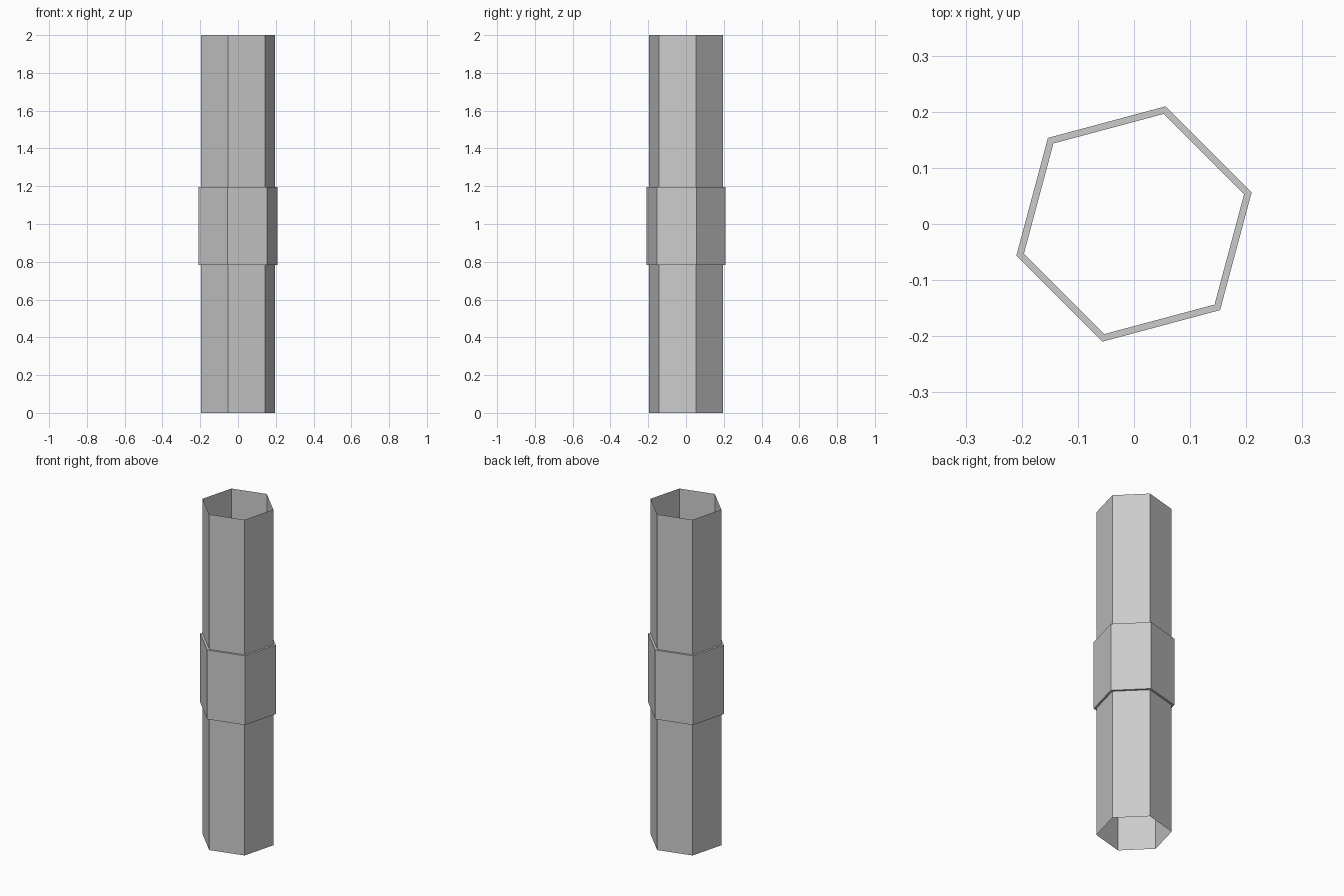
import bpy, bmesh, math

if "Cube" in bpy.data.objects:
    bpy.data.objects.remove(bpy.data.objects["Cube"])

SIDES = 6
TURN = math.radians(15)
PIPE_R, COLLAR_R = 0.203, 0.217

# Radius/height profile: open thin pipe with a raised collar in the middle
profile = [(PIPE_R, 0.0), (PIPE_R, 0.784), (COLLAR_R, 0.784),
           (COLLAR_R, 1.196), (PIPE_R, 1.196), (PIPE_R, 2.0)]


def hex_ring(bm, radius, z):
    step = 2 * math.pi / SIDES
    return [bm.verts.new((radius * math.cos(TURN + i * step),
                          radius * math.sin(TURN + i * step), z))
            for i in range(SIDES)]


# Hexagonal pipe: bridge successive rings, leaving both ends open
bm = bmesh.new()
rings = [hex_ring(bm, r, z) for r, z in profile]
for low, high in zip(rings, rings[1:]):
    for i in range(SIDES):
        j = (i + 1) % SIDES
        bm.faces.new((low[i], low[j], high[j], high[i]))

mesh = bpy.data.meshes.new("hex_pipe_with_collar")
bm.to_mesh(mesh)
bm.free()
pipe = bpy.data.objects.new("hex_pipe_with_collar", mesh)
bpy.context.collection.objects.link(pipe)
